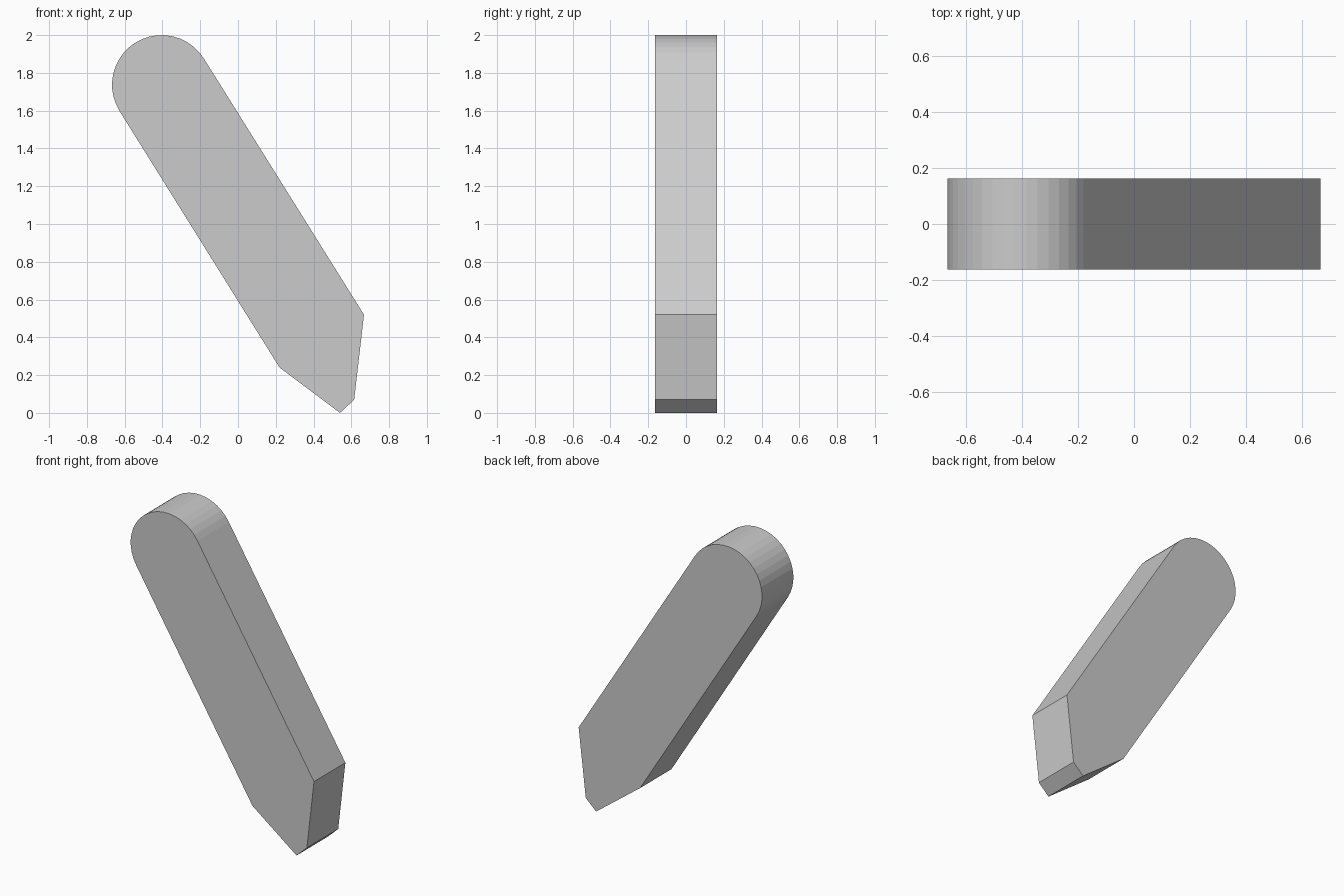
import bpy, bmesh, math

if "Cube" in bpy.data.objects:
    bpy.data.objects.remove(bpy.data.objects["Cube"])

# Single plain grey
grey = bpy.data.materials.new("light grey")
grey.diffuse_color = (0.6, 0.6, 0.6, 1)
grey.use_nodes = True
grey.node_tree.nodes["Principled BSDF"].inputs["Base Color"].default_value = grey.diffuse_color

HALF_DEPTH = 0.163
RADIUS = 0.263
CENTRE = (-0.404, 1.737)
TILT = math.radians(31.9)
ARC_STEPS = 20

# Rounded upper end, then the tapered blunt tip
outline = []
for i in range(ARC_STEPS + 1):
    a = TILT + math.pi * i / ARC_STEPS
    outline.append((CENTRE[0] + RADIUS * math.cos(a),
                    CENTRE[1] + RADIUS * math.sin(a)))
outline += [(0.22, 0.24), (0.54, 0.0), (0.615, 0.07), (0.667, 0.52)]

# Extrude the outline through the depth
bm = bmesh.new()
face = bm.faces.new([bm.verts.new((x, -HALF_DEPTH, z)) for x, z in outline])
ext = bmesh.ops.extrude_face_region(bm, geom=[face], use_keep_orig=True)
moved = [v for v in ext["geom"] if isinstance(v, bmesh.types.BMVert)]
bmesh.ops.translate(bm, verts=moved, vec=(0, 2 * HALF_DEPTH, 0))
bmesh.ops.recalc_face_normals(bm, faces=bm.faces[:])

mesh = bpy.data.meshes.new("pointed_bar")
bm.to_mesh(mesh)
bm.free()
mesh.materials.append(grey)
bar = bpy.data.objects.new("pointed_bar", mesh)
bpy.context.collection.objects.link(bar)
